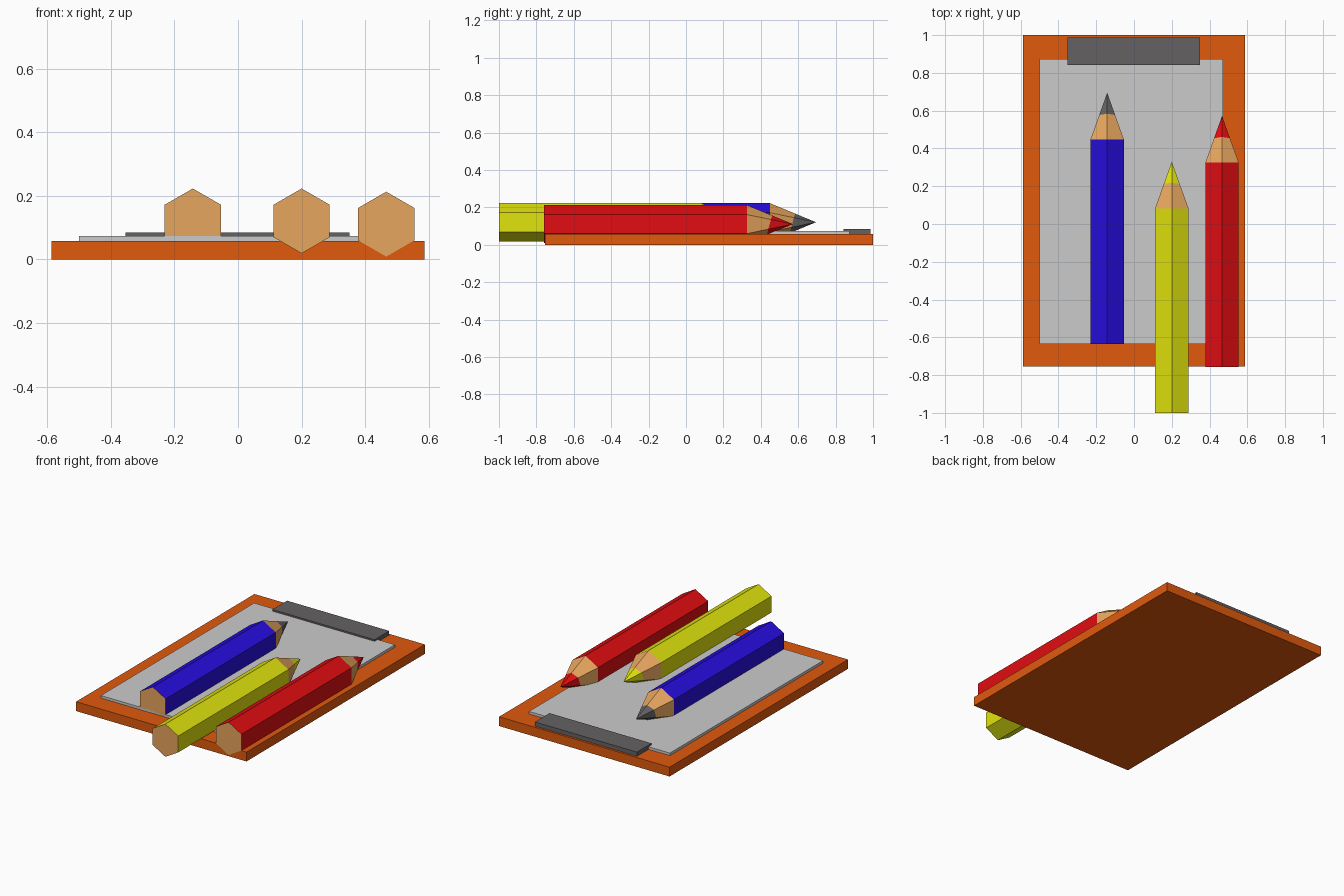
import bpy, bmesh, math

if "Cube" in bpy.data.objects:
    bpy.data.objects.remove(bpy.data.objects["Cube"])


def material(name, rgb):
    m = bpy.data.materials.new(name)
    m.diffuse_color = (*rgb, 1)
    m.use_nodes = True
    m.node_tree.nodes["Principled BSDF"].inputs["Base Color"].default_value = m.diffuse_color
    return m


ORANGE = material("orange_board", (0.75, 0.10, 0.004))
PAPER = material("paper_grey", (0.58, 0.58, 0.58))
DARK = material("dark_grey", (0.13, 0.12, 0.125))
WOOD = material("wood", (0.80, 0.38, 0.11))
BLUE = material("blue", (0.02, 0.004, 0.75))
YELLOW = material("yellow", (0.75, 0.77, 0.004))
RED = material("red", (0.75, 0.004, 0.006))


def finish(name, bm, mats):
    bmesh.ops.recalc_face_normals(bm, faces=bm.faces)
    mesh = bpy.data.meshes.new(name)
    bm.to_mesh(mesh)
    bm.free()
    for m in mats:
        mesh.materials.append(m)
    ob = bpy.data.objects.new(name, mesh)
    bpy.context.collection.objects.link(ob)
    return ob


def box(name, x, y, z, mat):
    bm = bmesh.new()
    bmesh.ops.create_cube(bm, size=1)
    for v in bm.verts:
        for i, (lo, hi) in enumerate((x, y, z)):
            v.co[i] = hi if v.co[i] > 0 else lo
    return finish(name, bm, [mat])


def pencil(name, x, y, z, paint, lead):
    """Hexagonal pencil along +y, with its rear end at y."""
    r, body, tip, lead_start = 0.102, 1.083, 1.33, 1.205
    bm = bmesh.new()
    rings = []
    for d, tilt in ((0, 0), (body, 0), (lead_start, 0.014)):
        ring = []
        for k in range(6):
            a = math.radians(30 + 60 * k)
            dy = d + tilt * math.sin(a)
            rad = r * min(1, (tip - dy) / (tip - body))
            ring.append(bm.verts.new((x + rad * math.cos(a), y + dy, z + rad * math.sin(a))))
        rings.append(ring)
    point = bm.verts.new((x, y + tip, z))
    # wooden rear end
    bm.faces.new(rings[0]).material_index = 1
    for k in range(6):
        n = (k + 1) % 6
        # painted shaft, then sharpened wood
        for i in range(2):
            f = bm.faces.new((rings[i][k], rings[i][n], rings[i + 1][n], rings[i + 1][k]))
            f.material_index = i
        # lead point
        bm.faces.new((rings[2][k], rings[2][n], point)).material_index = 2
    return finish(name, bm, [paint, WOOD, lead])


# clipboard
box("board", (-0.587, 0.587), (-0.755, 1.0), (0, 0.058), ORANGE)
box("paper", (-0.50, 0.47), (-0.635, 0.873), (0.05, 0.074), PAPER)
box("clip", (-0.353, 0.35), (0.843, 0.987), (0.056, 0.084), DARK)

# pencils
pencil("blue_pencil", -0.142, -0.635, 0.121, BLUE, DARK)
pencil("yellow_pencil", 0.20, -1.0, 0.121, YELLOW, YELLOW)
pencil("red_pencil", 0.466, -0.758, 0.111, RED, RED)
